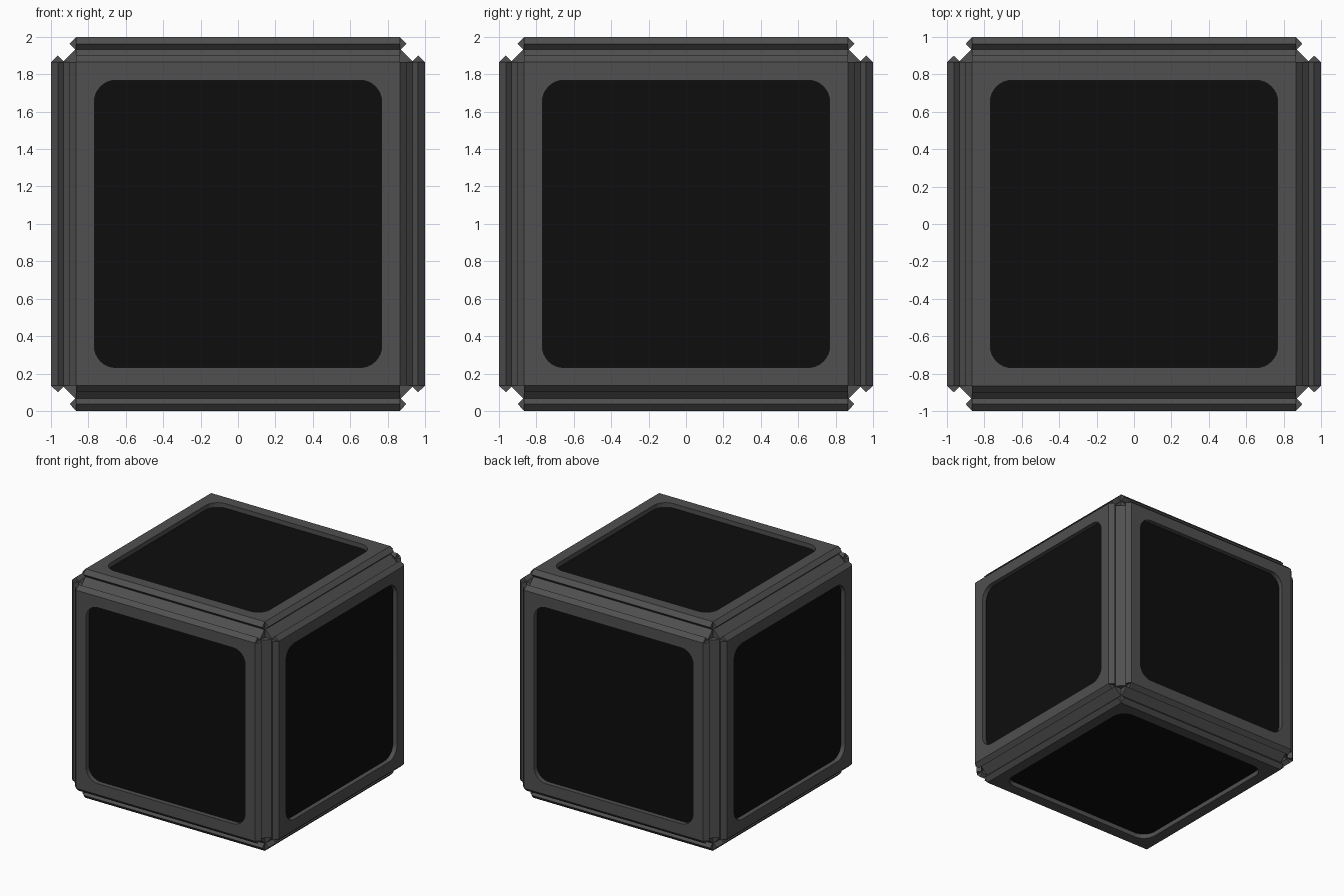
import bpy, bmesh
from math import pi, cos, sin
from mathutils import Matrix, Vector

if "Cube" in bpy.data.objects:
    bpy.data.objects.remove(bpy.data.objects["Cube"])

FACE = 0.865     # half width of each flat square face
HOLE = 0.768     # half width of the window in the face
RADIUS = 0.115   # window corner radius
DEPTH = 0.04     # panel recess
SEG = 8
LIFT = Matrix.Translation((0, 0, 1))


def material(name, v):
    m = bpy.data.materials.new(name)
    m.diffuse_color = (v, v, v, 1)
    m.use_nodes = True
    m.node_tree.nodes["Principled BSDF"].inputs["Base Color"].default_value = m.diffuse_color
    return m


frame_mat = material("dark_grey", 0.08)
panel_mat = material("black", 0.004)


def make(name, bm, matrix, mat, smooth=False):
    bm.transform(LIFT @ matrix)
    me = bpy.data.meshes.new(name)
    bm.to_mesh(me)
    bm.free()
    me.materials.append(mat)
    ob = bpy.data.objects.new(name, me)
    bpy.context.collection.objects.link(ob)
    if smooth:
        bpy.ops.object.select_all(action='DESELECT')
        ob.select_set(True)
        bpy.context.view_layer.objects.active = ob
        bpy.ops.object.shade_smooth_by_angle(angle=pi / 6)


def corner_arc(k):
    """Points of the k-th rounded window corner, counter-clockwise."""
    c = HOLE - RADIUS
    base = Vector((c, c))
    pts = [base + RADIUS * Vector((cos(a), sin(a)))
           for a in (pi / 2 * i / SEG for i in range(SEG + 1))]
    rot = Matrix.Rotation(k * pi / 2, 2)
    return [rot @ p for p in pts]


def frame_mesh():
    """Square face with a rounded window and its inner wall."""
    bm = bmesh.new()
    arcs, outer = [], []
    for k in range(4):
        o = Matrix.Rotation(k * pi / 2, 2) @ Vector((FACE, FACE))
        outer.append(bm.verts.new((*o, 1)))
        arcs.append([bm.verts.new((*p, 1)) for p in corner_arc(k)])
    for k in range(4):
        n = (k + 1) % 4
        for a, b in zip(arcs[k], arcs[k][1:]):
            bm.faces.new((outer[k], b, a))
        bm.faces.new((outer[k], outer[n], arcs[n][0], arcs[k][-1]))
    loop = sum(arcs, [])
    low = [bm.verts.new(v.co - Vector((0, 0, DEPTH))) for v in loop]
    for i in range(len(loop)):
        j = (i + 1) % len(loop)
        bm.faces.new((loop[i], loop[j], low[j], low[i]))
    return bm


def panel_mesh():
    bm = bmesh.new()
    bm.faces.new([bm.verts.new((*p, 1 - DEPTH)) for k in range(4) for p in corner_arc(k)])
    return bm


def rail_mesh():
    """Chamfered edge strip with a groove down its middle, capped at both ends."""
    profile = [(1, FACE), (0.963, 0.90), (0.933, 0.87),
               (0.87, 0.933), (0.90, 0.963), (FACE, 1)]
    bm = bmesh.new()
    lo, hi = ([bm.verts.new((x, y, z)) for x, y in profile] for z in (-FACE, FACE))
    for i in range(len(profile) - 1):
        bm.faces.new((lo[i], lo[i + 1], hi[i + 1], hi[i]))
    bm.faces.new(hi + [bm.verts.new((FACE, FACE, FACE))])
    bm.faces.new(lo[::-1] + [bm.verts.new((FACE, FACE, -FACE))])
    return bm


def rot(angle, axis):
    return Matrix.Rotation(angle, 4, axis)


# Six framed faces with recessed panels
sides = {"top": rot(0, 'X'), "bottom": rot(pi, 'X'),
         "front": rot(pi / 2, 'X'), "back": rot(-pi / 2, 'X'),
         "right": rot(pi / 2, 'Y'), "left": rot(-pi / 2, 'Y')}
for side, m in sides.items():
    make(side + "_frame", frame_mesh(), m, frame_mat, smooth=True)
    make(side + "_panel", panel_mesh(), m, panel_mat)

# Twelve grooved edge rails
axes = {"x": rot(pi / 2, 'Y'), "y": rot(pi / 2, 'X'), "z": rot(0, 'X')}
for axis, m in axes.items():
    for k in range(4):
        make(f"edge_rail_{axis}_{k + 1}", rail_mesh(), m @ rot(k * pi / 2, 'Z'), frame_mat)
